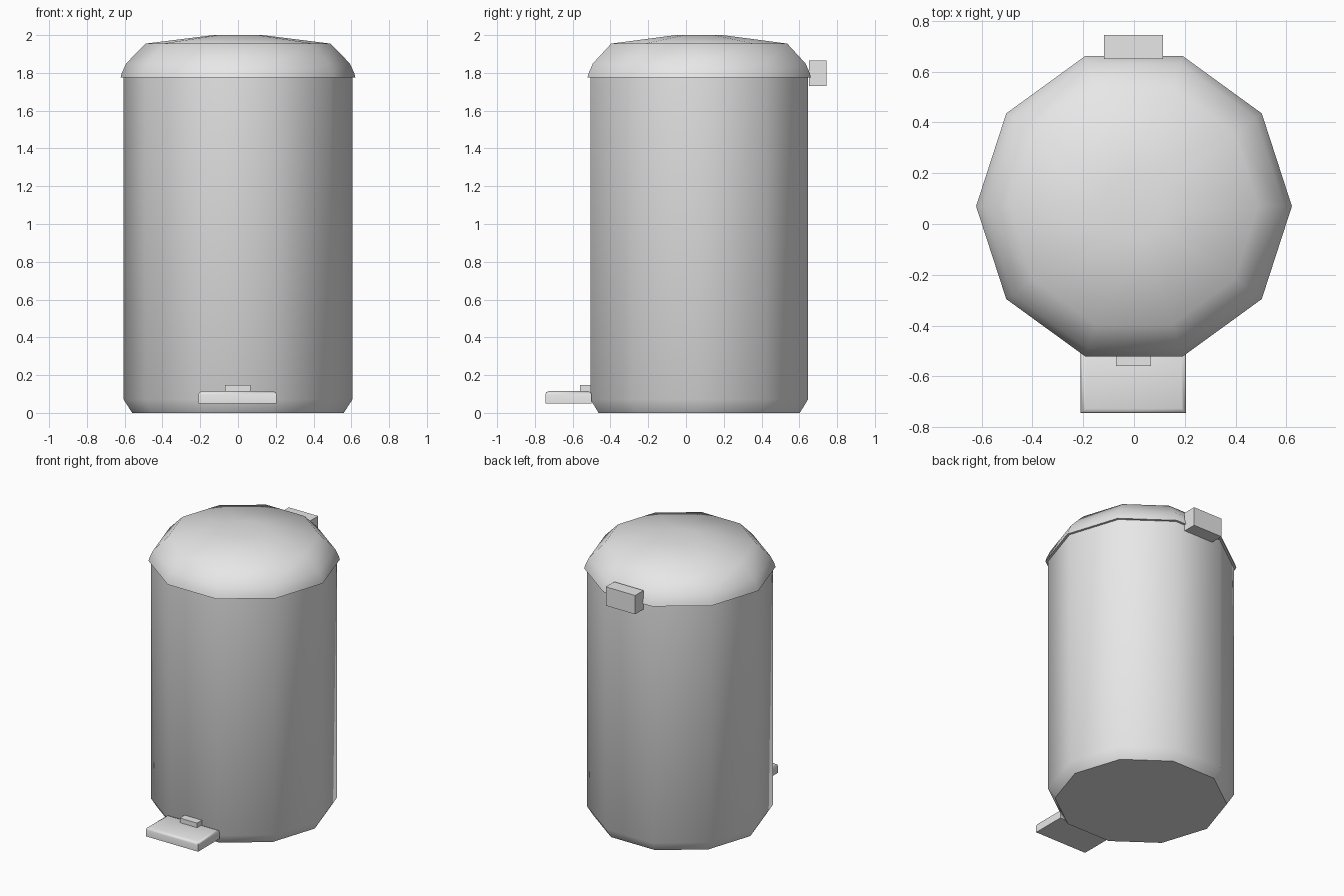
import bpy
import bmesh
from math import cos, sin, tau, radians

cube = bpy.data.objects.get("Cube")
if cube:
    bpy.data.objects.remove(cube, do_unlink=True)

SIDES = 10
CENTRE_Y = 0.07

grey = bpy.data.materials.new("light grey")
grey.use_nodes = True
colour = (0.8, 0.8, 0.8, 1)
grey.diffuse_color = colour
grey.node_tree.nodes["Principled BSDF"].inputs["Base Color"].default_value = colour


def finish(bm, name):
    """Turn the bmesh into a named, smooth-shaded object."""
    bmesh.ops.recalc_face_normals(bm, faces=bm.faces)
    mesh = bpy.data.meshes.new(name)
    bm.to_mesh(mesh)
    bm.free()
    mesh.materials.append(grey)
    obj = bpy.data.objects.new(name, mesh)
    bpy.context.collection.objects.link(obj)
    bpy.ops.object.select_all(action="DESELECT")
    obj.select_set(True)
    bpy.context.view_layer.objects.active = obj
    bpy.ops.object.shade_smooth_by_angle(angle=radians(50))
    return obj


def lathe(name, profile):
    """Stack ten-sided rings from (radius, height) pairs and cap both ends."""
    bm = bmesh.new()
    rings = []
    for r, z in profile:
        angles = [tau * i / SIDES for i in range(SIDES)]
        rings.append([bm.verts.new((r * cos(a), CENTRE_Y + r * sin(a), z)) for a in angles])
    for low, high in zip(rings, rings[1:]):
        for i in range(SIDES):
            j = (i + 1) % SIDES
            bm.faces.new((low[i], low[j], high[j], high[i]))
    bm.faces.new(rings[0])
    bm.faces.new(rings[-1])
    return finish(bm, name)


def box(name, low, high, chamfer=0):
    """Box between two corners, with optional chamfer on the top edges."""
    bm = bmesh.new()
    bmesh.ops.create_cube(bm, size=1)
    for v in bm.verts:
        v.co = [high[k] if v.co[k] > 0 else low[k] for k in range(3)]
    if chamfer:
        top = [e for e in bm.edges if all(v.co.z == high[2] or abs(v.co.z - high[2]) < 1e-5
                                          for v in e.verts)]
        bmesh.ops.bevel(bm, geom=top, offset=chamfer, segments=2, profile=0.5,
                        affect="EDGES")
    return finish(bm, name)


# Bin body with a tapered foot
lathe("body", [(0.56, 0), (0.605, 0.07), (0.605, 1.79)])

# Domed lid overhanging the body
lathe("lid", [(0.6, 1.775), (0.622, 1.775), (0.615, 1.8), (0.592, 1.85),
              (0.49, 1.955), (0.13, 2.0)])

# Foot pedal, its lever block and the rear hinge
box("pedal", (-0.21, -0.745, 0.05), (0.205, -0.5, 0.115), chamfer=0.018)
box("pedal_lever", (-0.07, -0.56, 0.1), (0.067, -0.49, 0.148))
box("hinge", (-0.118, 0.65, 1.73), (0.115, 0.745, 1.865))
